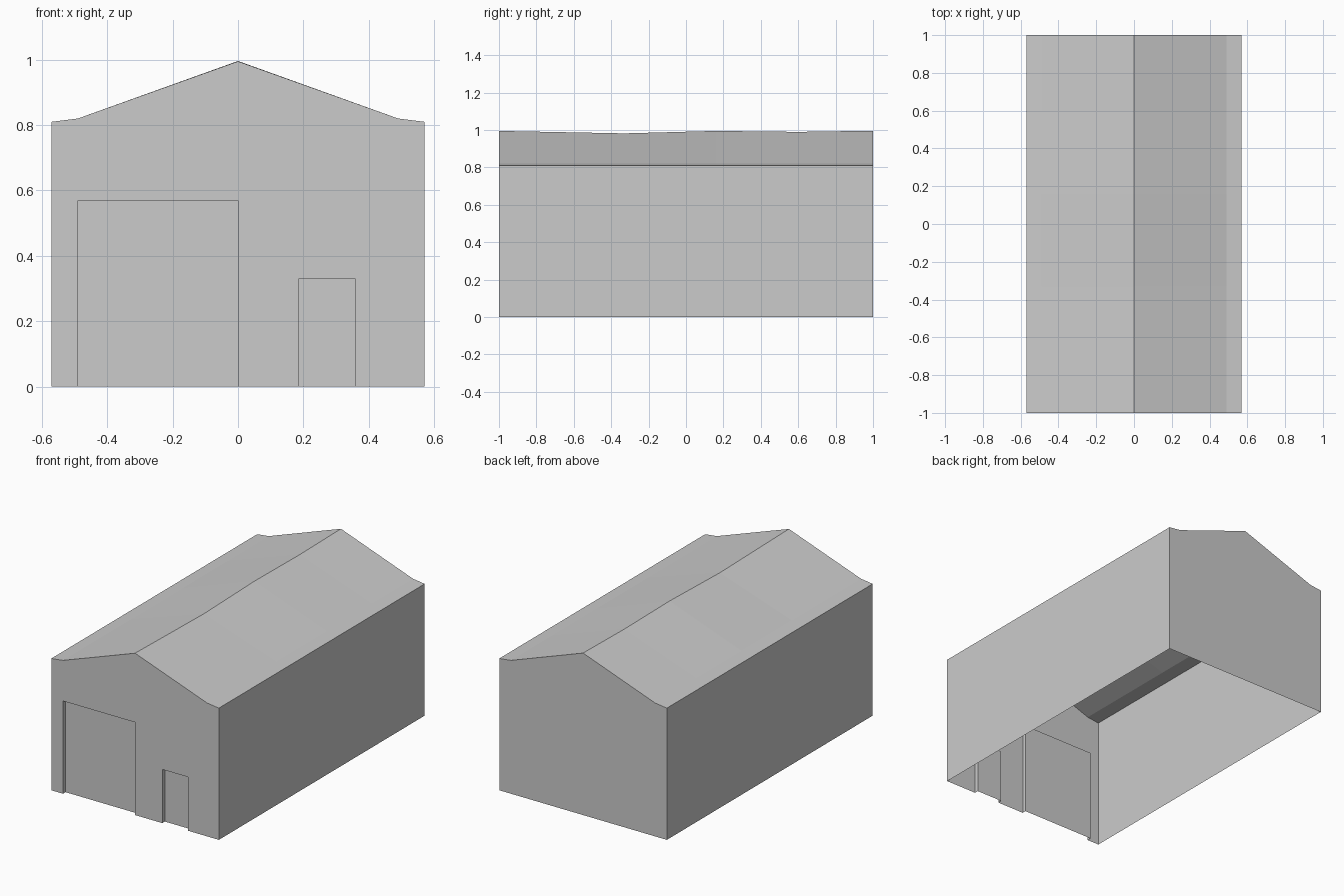
import bpy

if "Cube" in bpy.data.objects:
    bpy.data.objects.remove(bpy.data.objects["Cube"])

W, L = 0.57, 1.0            # half width, half length
KINK = (0.49, 0.82)         # change of roof slope near the eaves
EAVE = 0.81
RECESS = 0.025
DOORS = {"large_door": (-0.49, 0.0, 0.57), "small_door": (0.185, 0.36, 0.33)}
# sagging ridge: (y, height)
RIDGE = [(-L, 0.995), (-0.33, 0.982), (0.16, 0.995), (0.6, 0.99), (L, 0.996)]


def make(name, verts, faces):
    mesh = bpy.data.meshes.new(name)
    mesh.from_pydata(verts, [], faces)
    obj = bpy.data.objects.new(name, mesh)
    bpy.context.collection.objects.link(obj)
    return obj


def loft(rows):
    """Join successive rows of points with quads."""
    n = len(rows[0])
    verts = [p for row in rows for p in row]
    faces = [(j * n + i, j * n + n + i, j * n + n + i + 1, j * n + i + 1)
             for j in range(len(rows) - 1) for i in range(n - 1)]
    return verts, faces


def roof_line(y, top):
    kx, kz = KINK
    return [(W, y, EAVE), (kx, y, kz), (0, y, top), (-kx, y, kz), (-W, y, EAVE)]


# Roof with a slightly uneven ridge
make("roof", *loft([roof_line(y, z) for y, z in RIDGE]))

# Side walls
make("right_wall", *loft([[(W, y, 0), (W, y, EAVE)] for y in (-L, L)]))
make("left_wall", *loft([[(-W, y, EAVE), (-W, y, 0)] for y in (-L, L)]))

# Back gable wall
back = [(W, L, 0)] + roof_line(L, RIDGE[-1][1]) + [(-W, L, 0)]
make("back_wall", back, [tuple(reversed(range(len(back))))])

# Front gable wall, notched for the doors
front = [(-W, -L, 0)]
for x0, x1, h in DOORS.values():
    front += [(x0, -L, 0), (x0, -L, h), (x1, -L, h), (x1, -L, 0)]
front += [(W, -L, 0)] + roof_line(-L, RIDGE[0][1])
make("front_wall", front, [tuple(range(len(front)))])

# Recessed doors: reveal plus panel
for name, (x0, x1, h) in DOORS.items():
    path = [(x0, 0), (x0, h), (x1, h), (x1, 0)]
    verts, faces = loft([[(x, y, z) for x, z in path] for y in (-L, -L + RECESS)])
    make(name, verts, faces + [(7, 6, 5, 4)])
